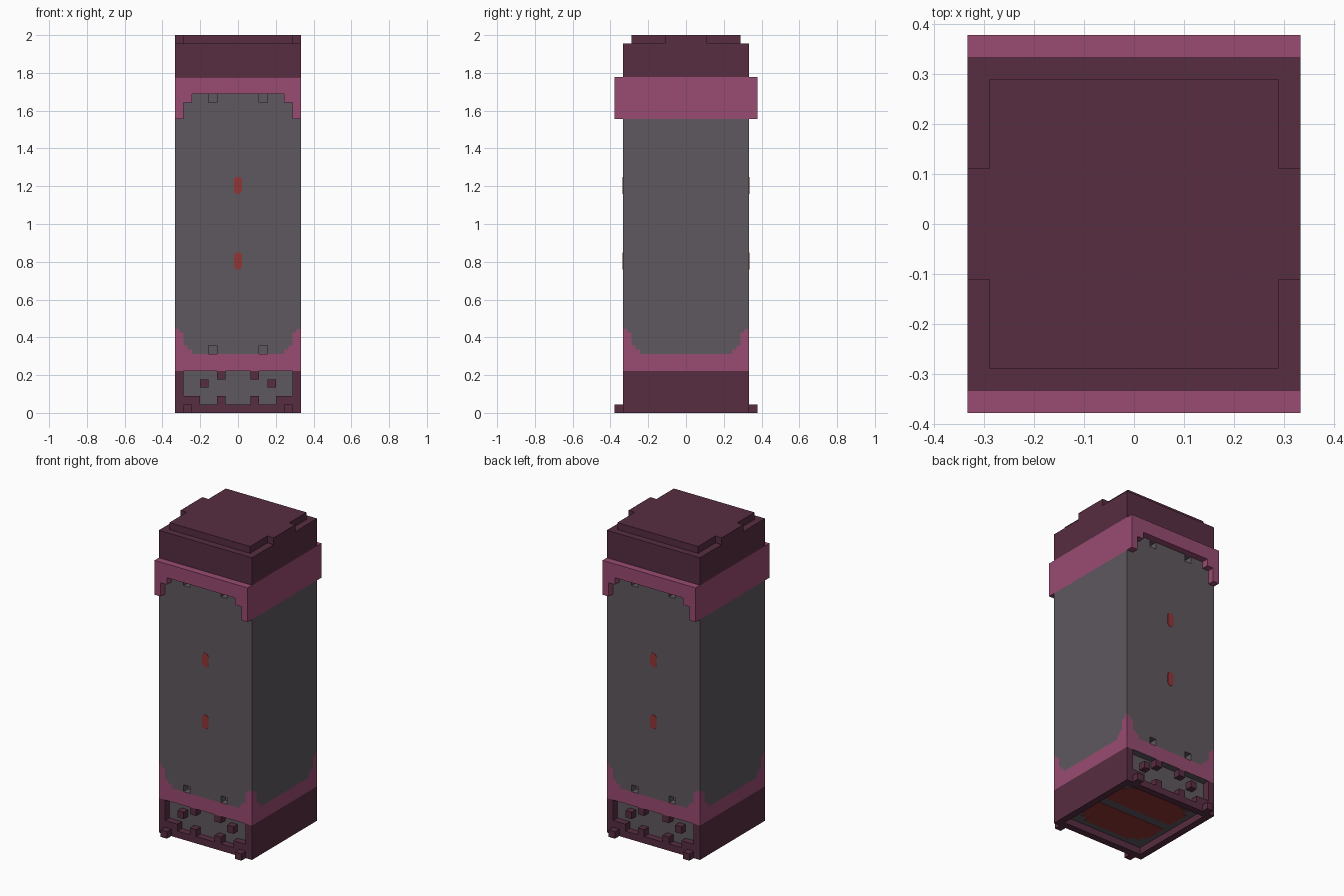
import bpy, bmesh, math
from mathutils import Vector

if "Cube" in bpy.data.objects:
    bpy.data.objects.remove(bpy.data.objects["Cube"])

U = 2 / 45            # one block
W = 7.5 * U           # half width of the body
D = W + U             # half depth at the collar and feet


def material(name, rgb):
    lin = [(c / 255 / 12.92) if c < 10 else ((c / 255 + 0.055) / 1.055) ** 2.4 for c in rgb]
    m = bpy.data.materials.new(name)
    m.use_nodes = True
    m.diffuse_color = (*lin, 1)
    m.node_tree.nodes["Principled BSDF"].inputs["Base Color"].default_value = (*lin, 1)
    return m


GREY = material("stone grey", (94, 88, 94))
PLUM = material("dark plum", (87, 45, 65))
PINK = material("dusty pink", (152, 76, 113))
RED = material("dull red", (146, 54, 54))


def finish(name, bm, *mats):
    bmesh.ops.recalc_face_normals(bm, faces=bm.faces)
    me = bpy.data.meshes.new(name)
    bm.to_mesh(me)
    bm.free()
    for m in mats:
        me.materials.append(m)
    ob = bpy.data.objects.new(name, me)
    bpy.context.collection.objects.link(ob)
    return ob


def add_box(bm, x0, x1, y0, y1, z0, z1):
    verts = bmesh.ops.create_cube(bm, size=1)["verts"]
    for v in verts:
        v.co = Vector((x1 if v.co.x > 0 else x0, y1 if v.co.y > 0 else y0, z1 if v.co.z > 0 else z0))


def box(name, mat, *dims):
    bm = bmesh.new()
    add_box(bm, *dims)
    return finish(name, bm, mat)


def prism(name, mat, points, axis, a, b):
    """Extrude a 2D outline along y or z from a to b."""
    bm = bmesh.new()
    place = (lambda p, d: (p[0], d, p[1])) if axis == "y" else (lambda p, d: (p[0], p[1], d))
    face = bm.faces.new([bm.verts.new(place(p, a)) for p in points])
    out = bmesh.ops.extrude_face_region(bm, geom=[face], use_keep_orig=True)
    for v in out["geom"]:
        if isinstance(v, bmesh.types.BMVert):
            v.co["xyz".index(axis)] = b
    return finish(name, bm, mat)


# Body: block cut along the paint lines, with notches pushed in
STEPS = [(0.31, 0.445), (6.5 * U, 0.425), (6 * U, 8 * U), (5.5 * U, 0.336), (-1, 7 * U)]
bm = bmesh.new()
add_box(bm, -W, W, -W, W, 5 * U, 40 * U)


def cut(axis, value):
    co, no = Vector(), Vector()
    co[axis], no[axis] = value, 1
    bmesh.ops.bisect_plane(bm, geom=bm.verts[:] + bm.edges[:] + bm.faces[:], plane_co=co, plane_no=no)


for t, h in STEPS:
    cut(2, h)
    if t > 0:
        for s in (-1, 1):
            cut(0, s * t)
            cut(1, s * t)
for x in (2.5 * U, 3.5 * U):
    cut(0, x)
    cut(0, -x)
for z in (35 * U, 37 * U, 38 * U):
    cut(2, z)


def in_notch(f, side):
    c = f.calc_center_median()
    return (abs(c.y - side * W) < 1e-4 and 2.5 * U < abs(c.x) < 3.5 * U
            and (7 * U < c.z < 8 * U or 37 * U < c.z < 38 * U))


for side in (-1, 1):
    faces = [f for f in bm.faces if in_notch(f, side)]
    out = bmesh.ops.extrude_face_region(bm, geom=faces)
    for v in out["geom"]:
        if isinstance(v, bmesh.types.BMVert):
            v.co.y -= side * U
    bmesh.ops.delete(bm, geom=[f for f in bm.faces if in_notch(f, side)], context="FACES_ONLY")

# Paint: pink stepped skirt on all sides, pink band on the left and right
for f in bm.faces:
    c = f.calc_center_median()
    on_x, on_y = abs(abs(c.x) - W) < 1e-4, abs(abs(c.y) - W) < 1e-4
    if on_x or on_y:
        t = abs(c.y) if on_x else abs(c.x)
        top = next(h for lim, h in STEPS if t > lim)
        if c.z < top or (on_x and c.z > 35 * U):
            f.material_index = 1
finish("body", bm, GREY, PINK)

# Cap and its raised plate
box("cap", PLUM, -W, W, -W, W, 40 * U, 44 * U)
a, b = 6.5 * U, 2.5 * U
quarter = [(W, b), (a, b), (a, a)]
plate = quarter + [(-x, y) for x, y in quarter[::-1]]
plate += [(-x, -y) for x, y in plate]
prism("cap_plate", PLUM, plate, "z", 44 * U, 45 * U)

# Base: grey core between two plum side walls
box("base_core", GREY, -a, a, -a, a, U, 5 * U)
for s, n in ((-1, "right"), (1, "left")):
    x0, x1 = sorted((s * a, s * W))
    box(f"base_wall_{n}", PLUM, x0, x1, -W, W, 0, 5 * U)

arch = [(W, 35), (6.5 * U, 35), (6.5 * U, 37), (5.5 * U, 37), (5.5 * U, 38)]
arch = [(x, z * U) for x, z in arch]
arch = [(W, 40 * U)] + arch + [(-x, z) for x, z in arch[::-1]] + [(-W, 40 * U)]

for s, n in ((-1, "front"), (1, "back")):
    # Collar arch
    prism(f"collar_{n}", PINK, arch, "y", s * W, s * D)

    # Lower bar, corner blocks and studs over the recessed panel
    bm = bmesh.new()
    y0, y1 = sorted((s * a, s * W))
    add_box(bm, -a, a, y0, y1, 0, U)
    for m in (-1, 1):
        for i0, i1, k in ((4.5, 6.5, 1), (1.5, 2.5, 1), (1.5, 2.5, 4), (3.5, 4.5, 3)):
            x0, x1 = sorted((m * i0 * U, m * i1 * U))
            add_box(bm, x0, x1, y0, y1, k * U, (k + 1) * U)
    finish(f"base_studs_{n}", bm, PLUM)

    # Feet
    bm = bmesh.new()
    y0, y1 = sorted((s * W, s * D))
    for m in (-1, 1):
        x0, x1 = sorted((m * 5.5 * U, m * 6.5 * U))
        add_box(bm, x0, x1, y0, y1, 0, U)
    finish(f"feet_{n}", bm, PLUM)

    # Small red marks
    for z, h in ((0.805, "lower"), (1.205, "upper")):
        mark = [(0.022, 0.03), (0.011, 0.045), (-0.011, 0.045), (-0.022, 0.03),
                (-0.022, -0.03), (-0.011, -0.045), (0.011, -0.045), (0.022, -0.03)]
        prism(f"mark_{n}_{h}", RED, [(x, z + dz) for x, dz in mark], "y", s * W, s * (W + 0.002))

    # Red panels on the underside
    half = [(0.25, 0.03), (0.25, 0.18), (0.22, 0.18), (0.22, 0.22), (0.17, 0.22), (0.17, 0.25)]
    panel = half + [(-x, y) for x, y in half[::-1]]
    prism(f"underside_panel_{n}", RED, [(x, s * y) for x, y in panel], "z", U, U - 0.003)
